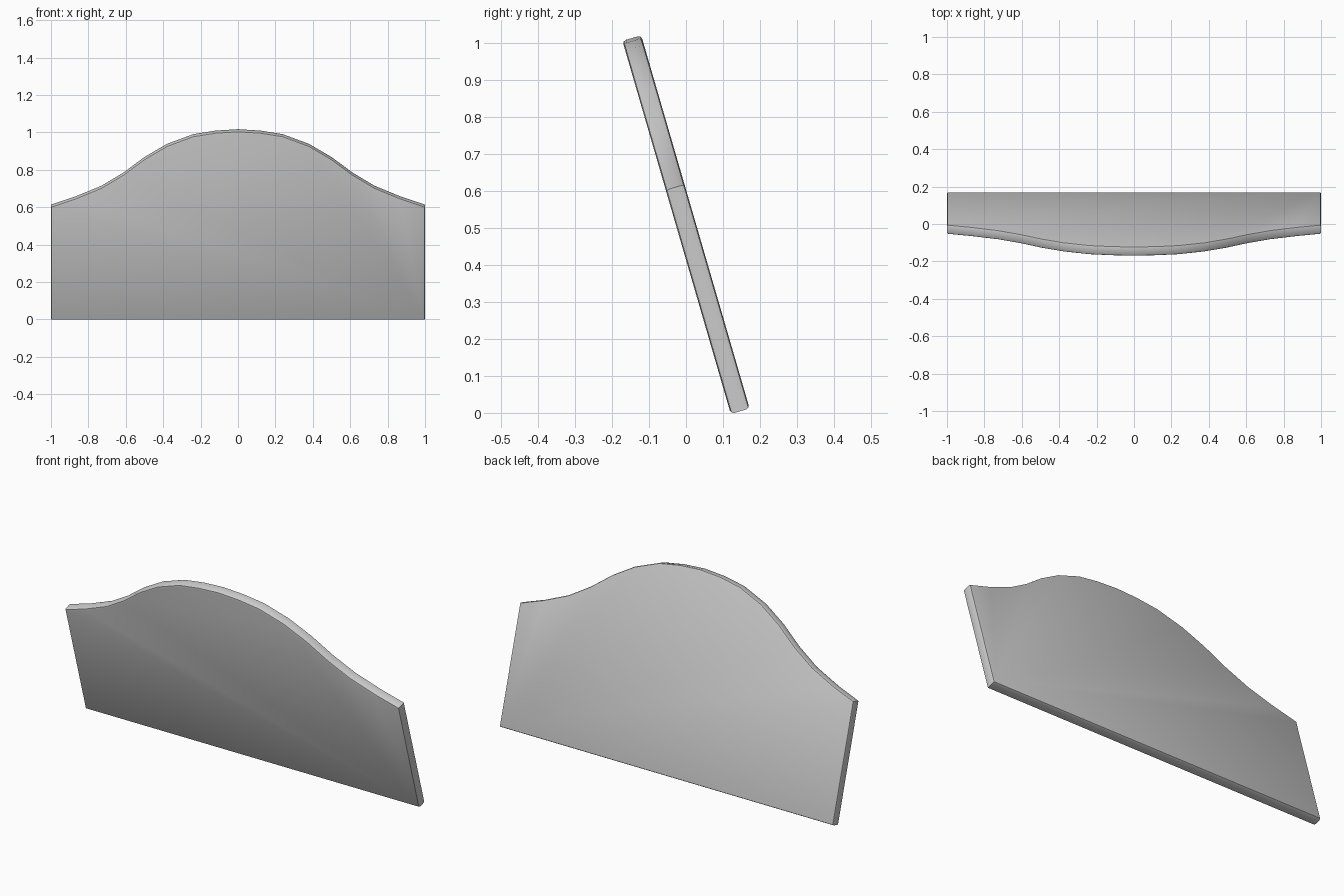
import bpy, bmesh
from math import radians
from mathutils import Matrix, Vector

if "Cube" in bpy.data.objects:
    bpy.data.objects.remove(bpy.data.objects["Cube"])

TILT = radians(16.2)
THICK = 0.053
# Half of the curved top edge: (x, height along the panel)
HALF = [(1.0, 0.63), (0.87, 0.675), (0.73, 0.735), (0.61, 0.81), (0.5, 0.895),
        (0.38, 0.968), (0.24, 1.022), (0.12, 1.042), (0.0, 1.05)]
outline = [(-1.0, 0.0), (1.0, 0.0)] + HALF + [(-x, h) for x, h in reversed(HALF[:-1])]

# Flat panel extruded through its thickness
bm = bmesh.new()
front = bm.faces.new([bm.verts.new((x, -THICK / 2, h)) for x, h in outline])
ext = bmesh.ops.extrude_face_region(bm, geom=[front], use_keep_orig=True)
moved = [g for g in ext["geom"] if isinstance(g, bmesh.types.BMVert)]
bmesh.ops.translate(bm, verts=moved, vec=(0, THICK, 0))
bmesh.ops.recalc_face_normals(bm, faces=bm.faces)

# Softened rims around the front and back faces
rims = [e for e in bm.edges if abs(e.verts[0].co.y - e.verts[1].co.y) < 1e-5]
bmesh.ops.bevel(bm, geom=rims, offset=0.01, segments=2, profile=0.5, affect='EDGES')

# Lean the panel forward, then centre it and stand it on the ground
bmesh.ops.transform(bm, matrix=Matrix.Rotation(TILT, 4, 'X'), verts=bm.verts)
ys = [v.co.y for v in bm.verts]
zs = [v.co.z for v in bm.verts]
bmesh.ops.translate(bm, verts=bm.verts, vec=Vector((0, -(min(ys) + max(ys)) / 2, -min(zs))))

mesh = bpy.data.meshes.new("curved_panel")
bm.to_mesh(mesh)
bm.free()
panel = bpy.data.objects.new("curved_panel", mesh)
bpy.context.collection.objects.link(panel)
bpy.context.view_layer.objects.active = panel
panel.select_set(True)
bpy.ops.object.shade_smooth_by_angle(angle=radians(40))
